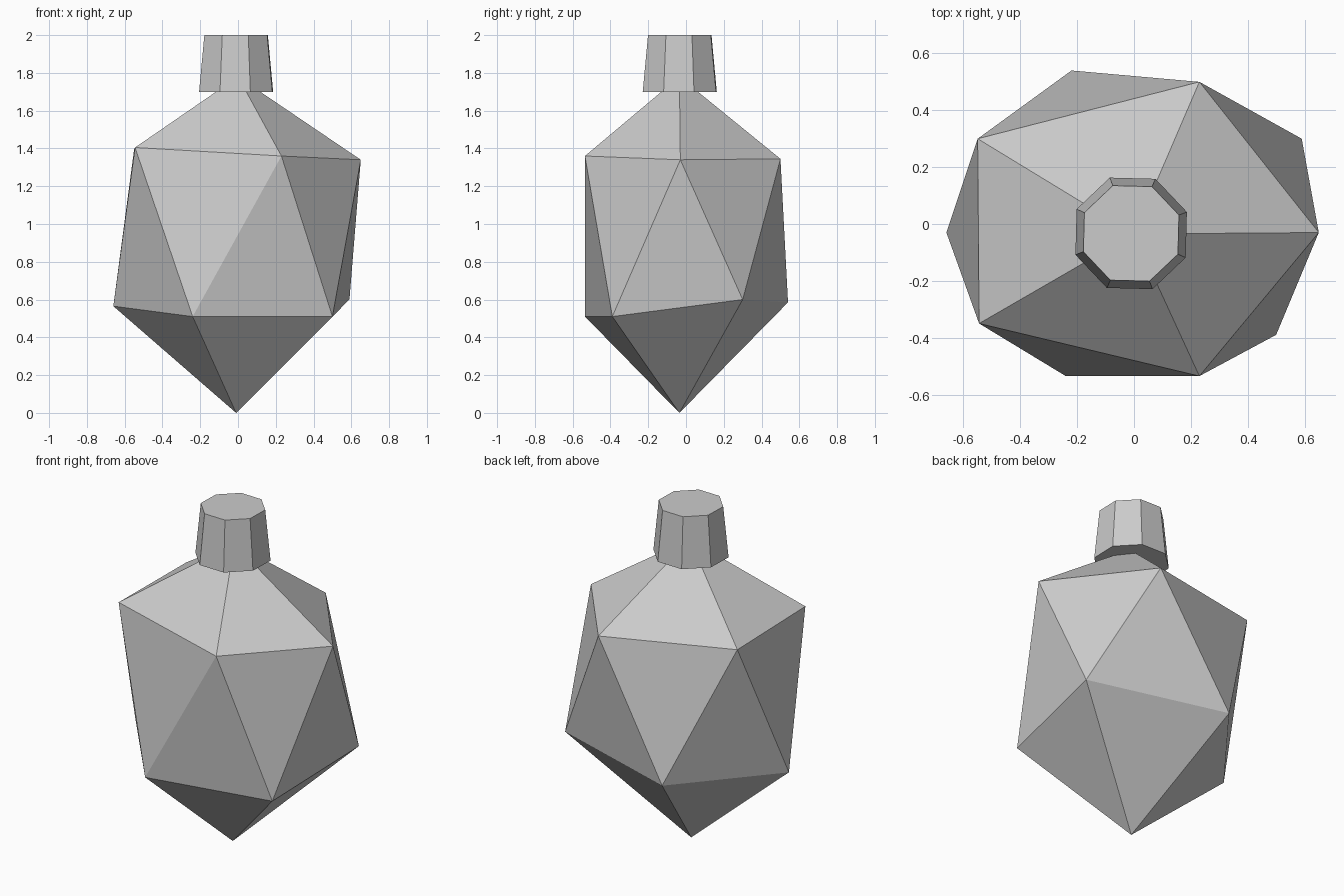
import bpy
import bmesh
import math

default_cube = bpy.data.objects.get("Cube")
if default_cube:
    bpy.data.objects.remove(default_cube, do_unlink=True)


def make_material(name, colour):
    material = bpy.data.materials.new(name)
    material.use_nodes = True
    material.diffuse_color = colour
    shader = material.node_tree.nodes["Principled BSDF"]
    shader.inputs["Base Color"].default_value = colour
    return material


def add_object(name, mesh_builder, material):
    """Turn a finished bmesh into a flat-shaded object."""
    bmesh.ops.recalc_face_normals(mesh_builder, faces=mesh_builder.faces)
    mesh = bpy.data.meshes.new(name)
    mesh_builder.to_mesh(mesh)
    mesh_builder.free()
    mesh.materials.append(material)
    obj = bpy.data.objects.new(name, mesh)
    bpy.context.collection.objects.link(obj)
    return obj


light_grey = make_material("light grey", (0.6, 0.6, 0.6, 1.0))

# Faceted body: an irregular twenty-sided gem from two staggered rings and two tips
upper_ring = [(0.65, -0.03, 1.34), (0.23, 0.5, 1.345), (-0.55, 0.3, 1.395),
              (-0.545, -0.35, 1.405), (0.23, -0.535, 1.36)]
lower_ring = [(0.59, 0.3, 0.6), (-0.22, 0.54, 0.585), (-0.66, -0.03, 0.565),
              (-0.24, -0.535, 0.51), (0.5, -0.39, 0.51)]

body = bmesh.new()
bottom_tip = body.verts.new((-0.01, -0.035, 0))
top_tip = body.verts.new((0, -0.035, 1.78))
upper = [body.verts.new(point) for point in upper_ring]
lower = [body.verts.new(point) for point in lower_ring]
sides = len(upper)
for i in range(sides):
    following = (i + 1) % sides
    body.faces.new((upper[i], upper[following], top_tip))
    body.faces.new((lower[following], lower[i], bottom_tip))
    body.faces.new((upper[i], lower[i], upper[following]))
    body.faces.new((lower[i], lower[following], upper[following]))
add_object("faceted_body", body, light_grey)

# Cap: a tapered eight-sided plug sitting over the top tip
cap = bmesh.new()
bmesh.ops.create_cone(cap, cap_ends=True, segments=8,
                      radius1=0.21, radius2=0.18, depth=0.3)
cap_object = add_object("cap", cap, light_grey)
cap_object.location = (-0.01, -0.033, 1.85)
cap_object.rotation_euler.z = math.radians(21)
